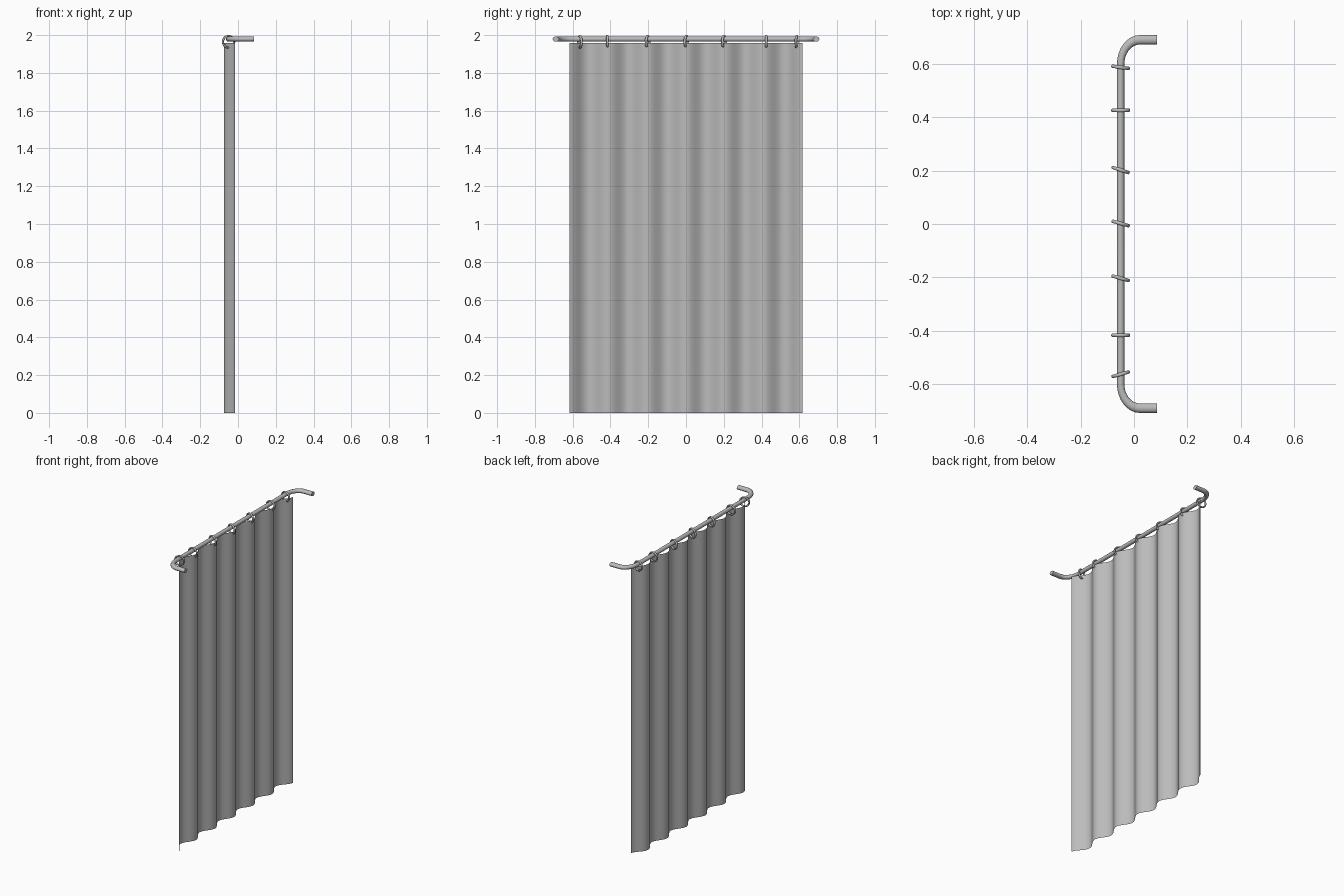
import bpy, math

cube = bpy.data.objects.get("Cube")
if cube:
    bpy.data.objects.remove(cube, do_unlink=True)

STRETCH = 1.27   # the whole assembly is widened along y
ROD_X, ROD_Z = -0.05, 1.979


def make_material(name, rgb):
    mat = bpy.data.materials.new(name)
    mat.use_nodes = True
    mat.diffuse_color = (*rgb, 1)
    mat.node_tree.nodes["Principled BSDF"].inputs["Base Color"].default_value = (*rgb, 1)
    return mat


grey = make_material("plain grey", (0.5, 0.5, 0.5))


def finish(obj, name):
    obj.name = name
    obj.data.materials.clear()
    obj.data.materials.append(grey)
    bpy.ops.object.select_all(action='DESELECT')
    obj.select_set(True)
    bpy.context.view_layer.objects.active = obj
    bpy.ops.object.shade_smooth_by_angle(angle=math.radians(40))


# Curtain rod: straight bar with two rounded returns to the wall
def bend(side):
    end, r = 0.689 / STRETCH, 0.072
    arc = [(ROD_X + r - r * math.cos(a), side * (end - r + r * math.sin(a)))
           for a in (i * math.pi / 16 for i in range(9))]
    return arc + [(0.086, side * end)]


path = bend(-1)[::-1] + bend(1)
curve = bpy.data.curves.new("curtain_rod", 'CURVE')
curve.dimensions = '3D'
curve.bevel_depth = 0.0138
curve.bevel_resolution = 4
curve.use_fill_caps = True
spline = curve.splines.new('POLY')
spline.points.add(len(path) - 1)
for point, (x, y) in zip(spline.points, path):
    point.co = (x, y, ROD_Z, 1)
rod = bpy.data.objects.new("curtain_rod", curve)
bpy.context.collection.objects.link(rod)
rod.scale.y = STRETCH
bpy.ops.object.select_all(action='DESELECT')
rod.select_set(True)
bpy.context.view_layer.objects.active = rod
bpy.ops.object.convert(target='MESH')
finish(bpy.context.object, "curtain_rod")

# Rings hanging on the rod: position along it and turn in degrees
rings = [(-0.562, 16), (-0.416, 0), (-0.203, -16), (0.002, -16),
         (0.202, -18), (0.425, 0), (0.586, -8)]
for number, (y, turn) in enumerate(rings, 1):
    bpy.ops.mesh.primitive_torus_add(
        major_segments=32, minor_segments=10, major_radius=0.0305,
        minor_radius=0.0053, location=(ROD_X, y, 1.9645),
        rotation=(math.pi / 2, 0, math.radians(turn)))
    ring = bpy.context.object
    ring.scale.z = STRETCH
    finish(ring, f"curtain_ring_{number}")

# Curtain: a pleated sheet with six folds, flaring at both side edges
HALF, TOP, FOLDS, STEPS = 0.617, 1.957, 6, 96
verts, faces = [], []
for i in range(STEPS + 1):
    t = i / STEPS
    y = -HALF + 2 * HALF * t
    flare = max(0, 1 - (HALF - abs(y)) / 0.06)
    x = -0.052 + 0.023 * math.cos(2 * math.pi * FOLDS * t) + 0.013 * flare
    verts += [(x, y, 0), (x, y, TOP)]
    if i:
        a = 2 * i
        faces.append((a - 2, a, a + 1, a - 1))
mesh = bpy.data.meshes.new("curtain")
mesh.from_pydata(verts, [], faces)
curtain = bpy.data.objects.new("curtain", mesh)
bpy.context.collection.objects.link(curtain)
finish(curtain, "curtain")
